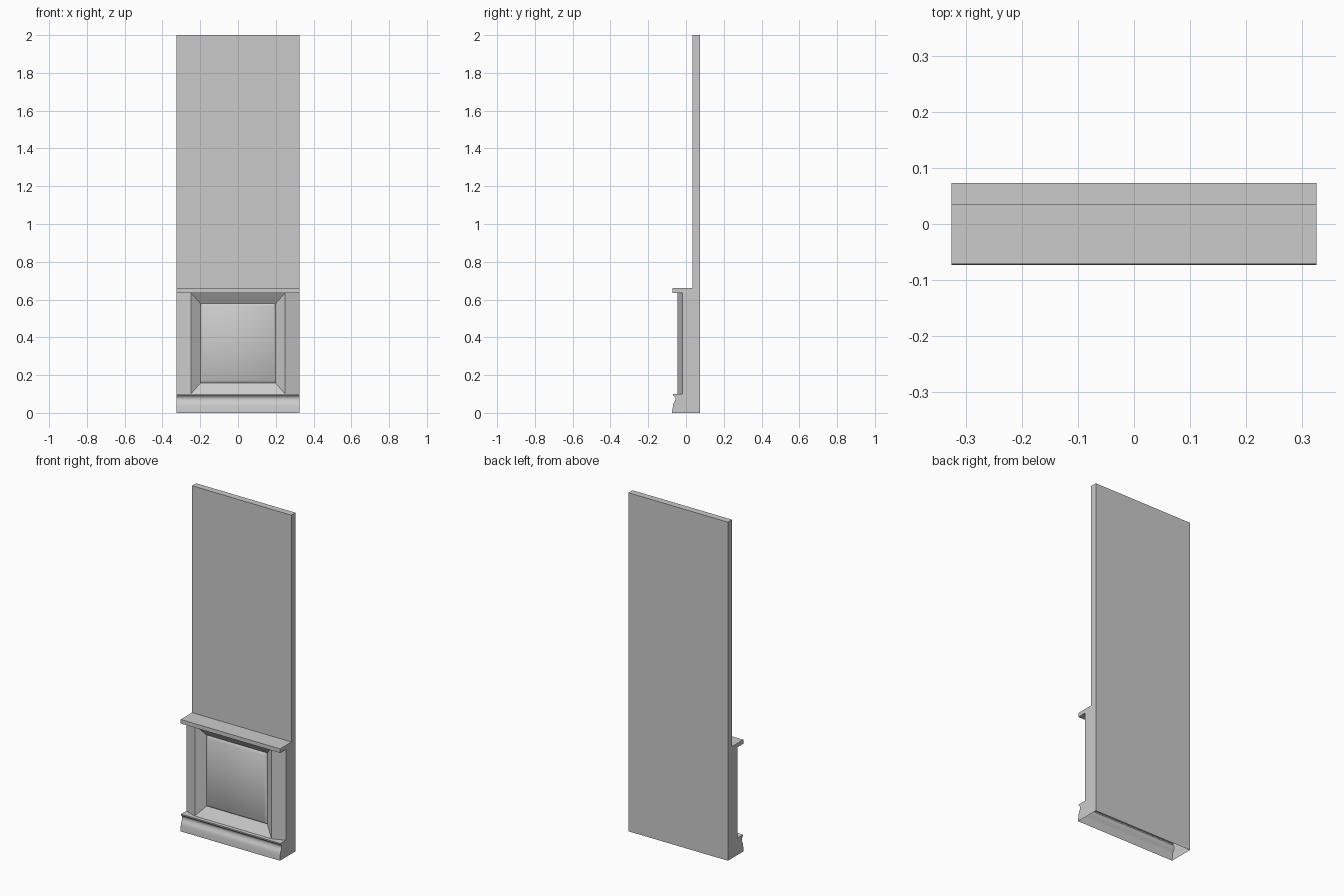
import bpy, bmesh, math

if "Cube" in bpy.data.objects:
    bpy.data.objects.remove(bpy.data.objects["Cube"])

W = 0.325                 # half width
Z0, Z1 = 0.10, 0.636      # bottom and top of the wainscot
Y_OUT, Y_PEAK = -0.018, -0.046


def finish(name, bm):
    mesh = bpy.data.meshes.new(name)
    bm.to_mesh(mesh)
    bm.free()
    obj = bpy.data.objects.new(name, mesh)
    bpy.context.collection.objects.link(obj)
    bpy.ops.object.select_all(action='DESELECT')
    obj.select_set(True)
    bpy.context.view_layer.objects.active = obj
    bpy.ops.object.shade_smooth_by_angle(angle=math.radians(40))
    return obj


# Wall shell: side silhouette (y, z) swept across the width, open underneath
wall = [(0.073, 0), (0.073, 2), (0.035, 2), (0.035, 0.66)]
rail = [(-0.071, 0.66), (-0.071, Z1), (Y_OUT, Z1)]
skirting = [(Y_OUT, Z0), (-0.068, Z0), (-0.068, 0.093), (-0.062, 0.088),
            (-0.057, 0.081), (-0.056, 0.072), (-0.059, 0.062),
            (-0.065, 0.052), (-0.069, 0.042), (-0.070, 0.030),
            (-0.073, 0.012), (-0.073, 0)]
profile = wall + rail + skirting
gap = len(wall + rail) - 1   # strip replaced by the framed panel

bm = bmesh.new()
left = [bm.verts.new((-W, y, z)) for y, z in profile]
right = [bm.verts.new((W, y, z)) for y, z in profile]
for i in range(len(profile) - 1):
    if i != gap:
        bm.faces.new((left[i], left[i + 1], right[i + 1], right[i]))
bm.faces.new(right)
bm.faces.new(left[::-1])
finish("wall_with_rail_and_skirting", bm)


# Framed panel: mitred frame slope, groove and raised centre
def ring(bm, x, lo, hi, y):
    return [bm.verts.new(p) for p in
            ((-x, y, lo), (x, y, lo), (x, y, hi), (-x, y, hi))]


bm = bmesh.new()
rings = [ring(bm, 0.25, Z0, Z1, Y_PEAK),
         ring(bm, 0.198, 0.159, 0.578, -0.009),
         ring(bm, 0.185, 0.172, 0.565, -0.019)]
for outer, inner in zip(rings, rings[1:]):
    for i in range(4):
        j = (i + 1) % 4
        bm.faces.new((outer[i], outer[j], inner[j], inner[i]))
bm.faces.new(rings[-1])

# Sloped stiles on both sides of the panel
edge = ring(bm, W, Z0, Z1, Y_OUT)
peak = rings[0]
bm.faces.new((edge[0], peak[0], peak[3], edge[3]))
bm.faces.new((peak[1], edge[1], edge[2], peak[2]))
finish("wainscot_panel", bm)
